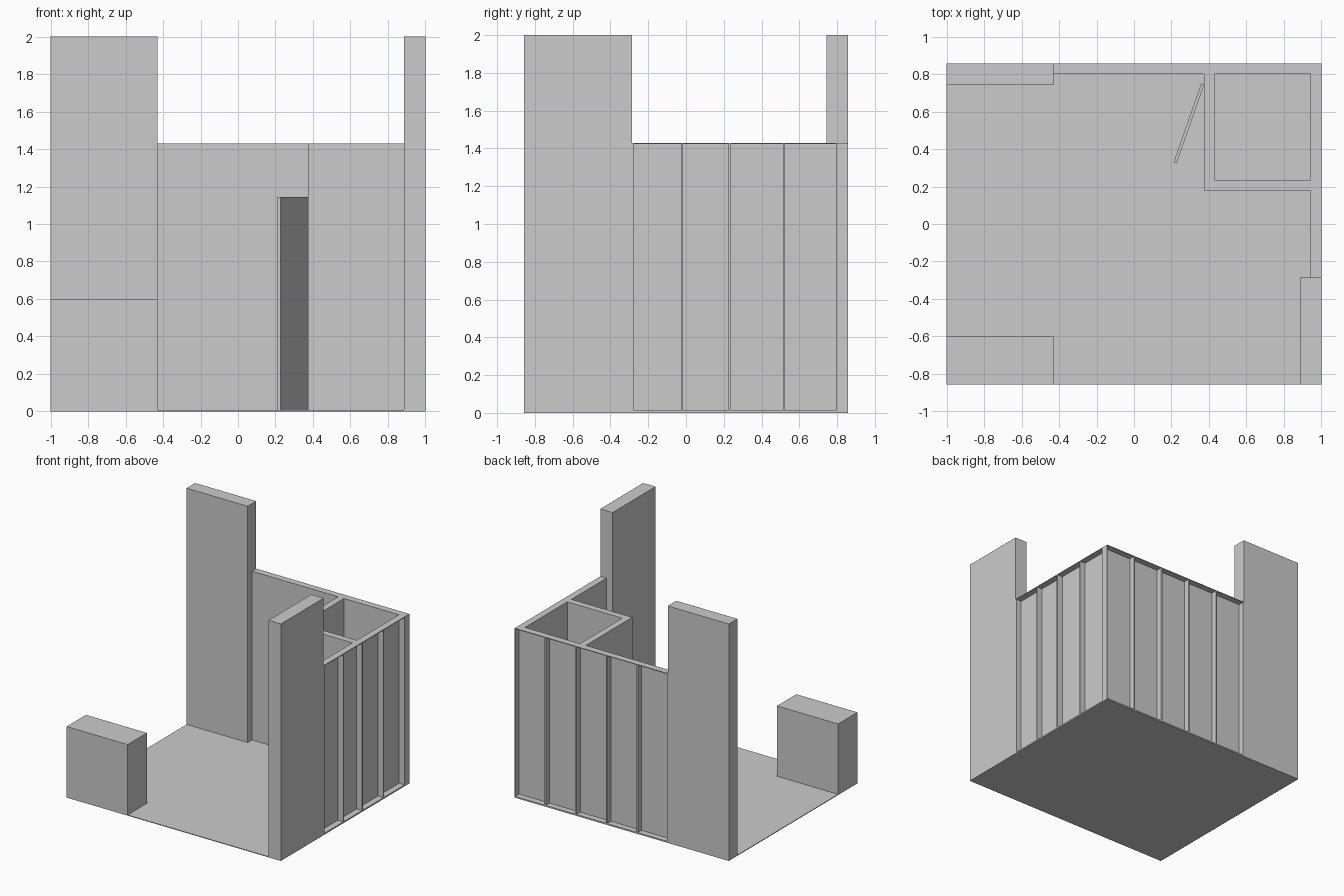
import bpy, bmesh
from mathutils import Vector, Matrix

if "Cube" in bpy.data.objects:
    bpy.data.objects.remove(bpy.data.objects["Cube"])

FLOOR = 0.006   # floor plate thickness
H = 1.43        # partition height
T = 0.057       # partition thickness
RIB = 0.006     # frame strip thickness


def add_boxes(name, boxes):
    """One object made of boxes given as (x0, x1, y0, y1, z0, z1)."""
    bm = bmesh.new()
    for x0, x1, y0, y1, z0, z1 in boxes:
        mat = (Matrix.Translation(((x0 + x1) / 2, (y0 + y1) / 2, (z0 + z1) / 2))
               @ Matrix.Diagonal((x1 - x0, y1 - y0, z1 - z0, 1)))
        bmesh.ops.create_cube(bm, size=1, matrix=mat)
    mesh = bpy.data.meshes.new(name)
    bm.to_mesh(mesh)
    bm.free()
    obj = bpy.data.objects.new(name, mesh)
    bpy.context.collection.objects.link(obj)
    return obj


def framed_wall(name, start, end, ribs, place):
    """Thin inner skin with an open frame outside; place maps (along, depth, z)."""
    parts = [(start, end, 0, RIB, FLOOR, H),                     # skin
             (start, end, RIB, T, FLOOR, FLOOR + RIB),           # bottom rail
             (start, end, RIB, T, H - RIB, H)]                   # top rail
    for a, b in ribs:                                            # upright ribs
        parts.append((a, b, RIB, T, FLOOR + RIB, H - RIB))
    return add_boxes(name, [place(*p) for p in parts])


# Floor, tall panels and counter
add_boxes("floor", [(-1, 1, -0.857, 0.857, 0, FLOOR)])
add_boxes("back_tall_panel", [(-1, -0.43, 0.743, 0.857, FLOOR, 2)])
add_boxes("side_tall_panel", [(0.885, 1, -0.857, -0.285, FLOOR, 2)])
add_boxes("counter", [(-1, -0.43, -0.857, -0.6, FLOOR, 0.6)])

# Back partition: five bays open to the rear
bay = 1.43 / 5
back_ribs = [(-0.43, -0.43 + RIB), (1 - RIB, 1)]
back_ribs += [(-0.43 + bay * i - RIB, -0.43 + bay * i + RIB) for i in range(1, 5)]
framed_wall("back_wall", -0.43, 1, back_ribs,
            lambda a, b, d0, d1, z0, z1: (a, b, 0.8 + d0, 0.8 + d1, z0, z1))

# Right partition: four bays open to the outside
side_ribs = [(-0.285, -0.276), (-0.024, -0.017), (0.226, 0.238),
             (0.513, 0.521), (0.794, 0.8)]
framed_wall("right_wall", -0.285, 0.8, side_ribs,
            lambda a, b, d0, d1, z0, z1: (0.943 + d0, 0.943 + d1, a, b, z0, z1))

# Storage room walls, the left one with a doorway
add_boxes("storage_front_wall", [(0.375, 0.943, 0.18, 0.236, FLOOR, H)])
add_boxes("storage_door_wall", [
    (0.375, 0.43, 0.236, 0.295, FLOOR, H),
    (0.375, 0.43, 0.745, 0.8, FLOOR, H),
    (0.375, 0.43, 0.295, 0.745, 1.145, H)])

# Door leaf standing open
hinge, tip = Vector((0.375, 0.745)), Vector((0.228, 0.325))
side = (tip - hinge).orthogonal().normalized() * 0.017
if side.x > 0:
    side = -side
outline = [hinge, tip, tip + side, hinge + side]
bm = bmesh.new()
face = bm.faces.new([bm.verts.new((p.x, p.y, FLOOR)) for p in outline])
top = bmesh.ops.extrude_face_region(bm, geom=[face])["geom"]
bmesh.ops.translate(bm, vec=(0, 0, 1.145 - FLOOR),
                    verts=[v for v in top if isinstance(v, bmesh.types.BMVert)])
bmesh.ops.recalc_face_normals(bm, faces=bm.faces)
mesh = bpy.data.meshes.new("door")
bm.to_mesh(mesh)
bm.free()
bpy.context.collection.objects.link(bpy.data.objects.new("door", mesh))
